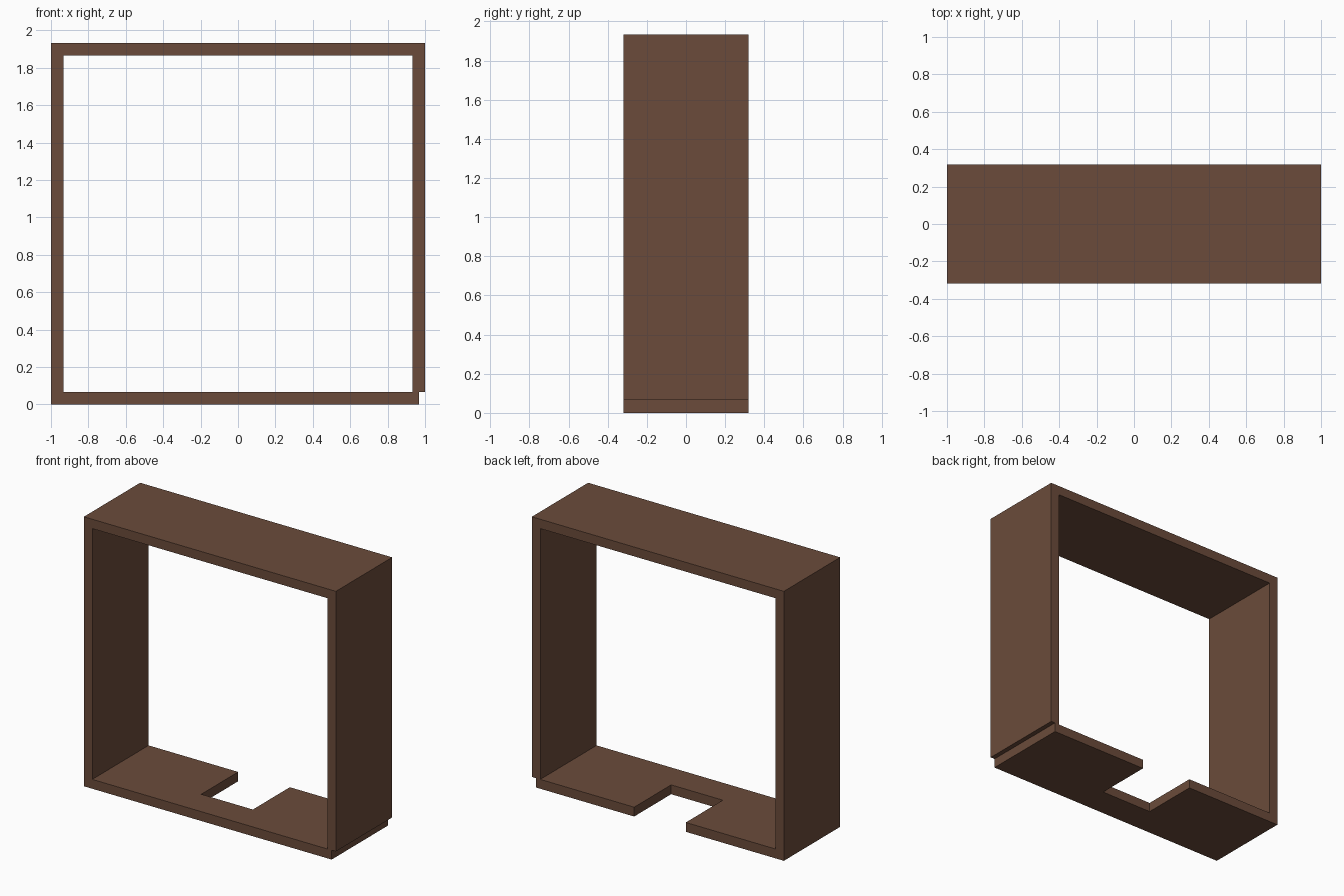
import bpy
import bmesh

if "Cube" in bpy.data.objects:
    bpy.data.objects.remove(bpy.data.objects["Cube"])

T = 0.067      # board thickness
D = 0.319      # half depth
H = 1.933      # total height

wood = bpy.data.materials.new("brown wood")
wood.diffuse_color = (0.147, 0.071, 0.043, 1.0)
wood.use_nodes = True
wood.node_tree.nodes["Principled BSDF"].inputs["Base Color"].default_value = wood.diffuse_color


def board(name, outline, z0, z1):
    """Extrude an x/y outline (counter-clockwise) from z0 up to z1."""
    bm = bmesh.new()
    face = bm.faces.new([bm.verts.new((x, y, z0)) for x, y in outline])
    ext = bmesh.ops.extrude_face_region(bm, geom=[face], use_keep_orig=True)
    for v in ext["geom"]:
        if isinstance(v, bmesh.types.BMVert):
            v.co.z = z1
    bmesh.ops.recalc_face_normals(bm, faces=bm.faces)
    mesh = bpy.data.meshes.new(name)
    bm.to_mesh(mesh)
    bm.free()
    mesh.materials.append(wood)
    obj = bpy.data.objects.new(name, mesh)
    bpy.context.collection.objects.link(obj)
    return obj


def rect(x0, x1):
    return [(x0, -D), (x1, -D), (x1, D), (x0, D)]


# Top and side boards; the right side rests on the bottom board
board("top_board", rect(-1, 1), H - T, H)
board("left_board", rect(-1, -1 + T), 0, H - T)
board("right_board", rect(1 - T, 1), T, H - T)

# Bottom board, ending half a thickness short on the right, notched at the back
x0, x1 = -1 + T, 1 - T / 2
n0, n1, ny = -0.222, 0.188, -0.10
board("bottom_board",
      [(x0, -D), (x1, -D), (x1, D), (n1, D), (n1, ny), (n0, ny), (n0, D), (x0, D)],
      0, T)
